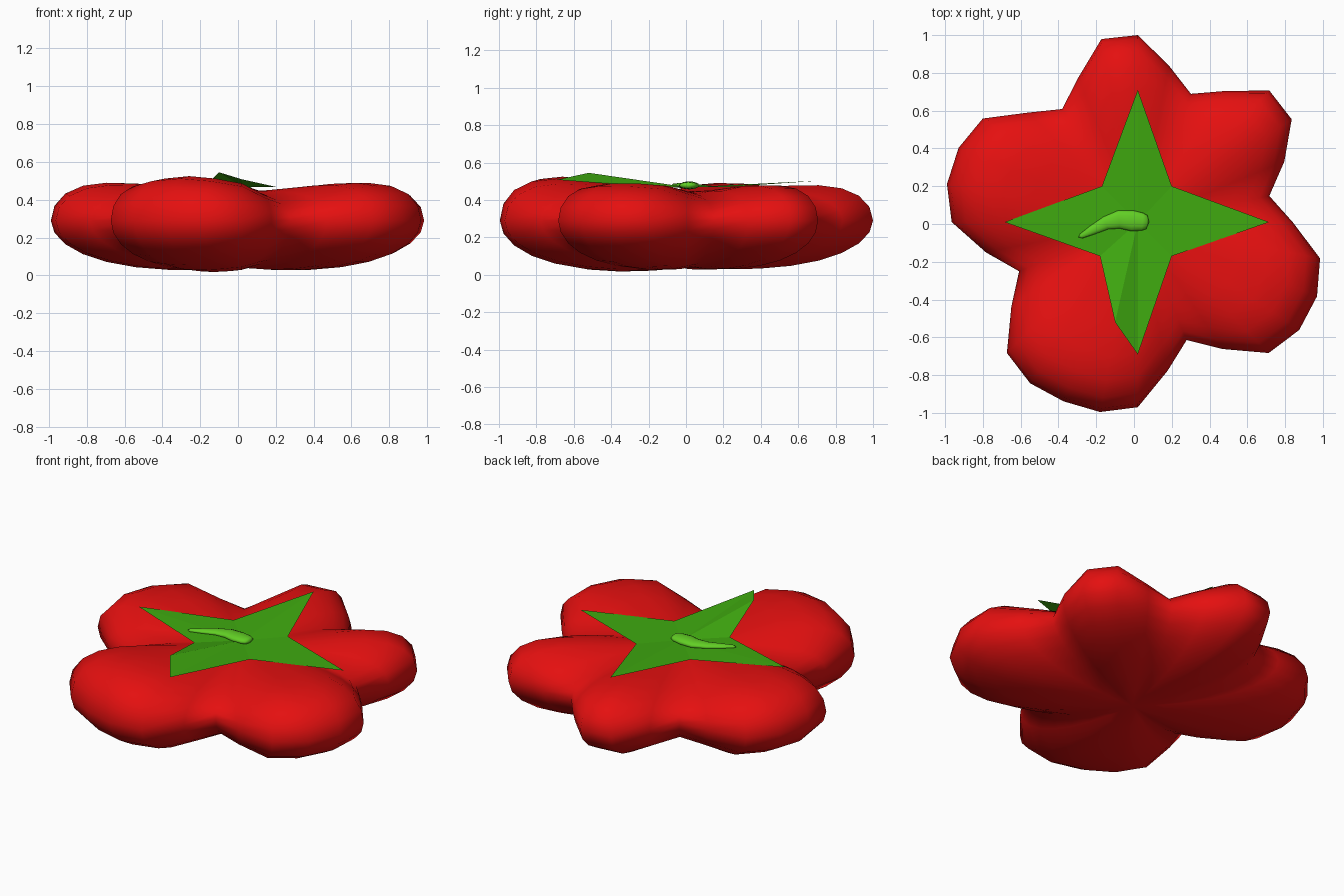
import bpy, bmesh, math
from mathutils import Vector

if "Cube" in bpy.data.objects:
    bpy.data.objects.remove(bpy.data.objects["Cube"])


def material(name, col):
    m = bpy.data.materials.new(name)
    m.diffuse_color = (*col, 1)
    m.use_nodes = True
    m.node_tree.nodes["Principled BSDF"].inputs["Base Color"].default_value = m.diffuse_color
    return m


def make(name, bm, mat, smooth=True):
    bmesh.ops.recalc_face_normals(bm, faces=bm.faces[:])
    me = bpy.data.meshes.new(name)
    bm.to_mesh(me)
    bm.free()
    me.materials.append(mat)
    for p in me.polygons:
        p.use_smooth = smooth
    ob = bpy.data.objects.new(name, me)
    bpy.context.collection.objects.link(ob)
    return ob


def skin(bm, rings, start, end):
    """Join closed rings and close both ends with a point."""
    n = len(rings[0])
    for a, b in zip(rings, rings[1:]):
        for i in range(n):
            bm.faces.new((a[i], a[(i + 1) % n], b[(i + 1) % n], b[i]))
    for ring, tip in ((rings[0], start), (rings[-1], end)):
        v = bm.verts.new(tip)
        for i in range(n):
            bm.faces.new((ring[i], ring[(i + 1) % n], v))


red = material("tomato red", (0.78, 0.005, 0.005))
green = material("leaf green", (0.05, 0.40, 0.005))
lime = material("stem green", (0.12, 0.62, 0.018))

# Fruit: flattened sphere whose radius varies by direction to form five lobes
CX, CY, ZR = 0.02, 0.01, 0.29
RADII = [.82, .71, .84, .98, .985, .835, .735, .845, .99, .988, .826, .72,
         .82, .987, 1.027, 1.03, .985, .82, .68, .805, .98, 1.026, 1.027,
         1.025, .98, .804, .676, .808, .98, 1.028, 1.027, .984]
bm = bmesh.new()
rings = []
for j in range(1, 16):
    lat = math.pi * (j / 16 - 0.5)
    t, s = math.cos(lat), math.sin(lat)
    ring = []
    for k, r in enumerate(RADII):
        a = k * math.tau / 32
        w = max(0, (r - 0.7) / 0.33) * 0.85
        w *= 1 + 0.4 * max(0, 1 - abs(k - 22) / 3)   # front lobe is fuller
        h = 0.155 + 0.30 * t * t * w if s > 0 else 0.25 + 0.10 * t * w
        ring.append(bm.verts.new((CX + r * t * math.cos(a),
                                  CY + r * t * math.sin(a), ZR + s * h)))
    rings.append(ring)
skin(bm, rings, (CX, CY, ZR - 0.25), (CX, CY, ZR + 0.155))
make("tomato_body", bm, red)

# Calyx: thin four-pointed leaf star, the front leaf has a raised fold
STAR = [(.715, .01, .468), (.2, .2, .468), (.02, .71, .503), (-.17, .2, .47),
        (-.685, .01, .488), (-.18, -.17, .47), (-.1, -.52, .545),
        (.02, -.69, .508), (.2, -.17, .468)]
bm = bmesh.new()
mid = bm.verts.new((CX, CY, 0.468))
vs = [bm.verts.new(p) for p in STAR]
for i in range(len(vs)):
    bm.faces.new((mid, vs[i], vs[(i + 1) % len(vs)]))
make("calyx", bm, green, smooth=False)

# Stem: flattened, tapering curl lying on the calyx (x, y, radius)
PATH = [(.068, .01, .036), (.045, .012, .047), (-.01, .017, .055),
        (-.08, .024, .048), (-.15, .005, .035), (-.22, -.032, .025),
        (-.28, -.064, .013)]
bm = bmesh.new()
rings = []
for i, (x, y, r) in enumerate(PATH):
    p, q = PATH[max(i - 1, 0)], PATH[min(i + 1, len(PATH) - 1)]
    d = Vector((q[0] - p[0], q[1] - p[1])).normalized()
    ring = []
    for k in range(12):
        a = k * math.tau / 12
        o = r * math.cos(a)
        ring.append(bm.verts.new((x - d.y * o, y + d.x * o,
                                  0.478 + (0.006 + 0.28 * r) * math.sin(a))))
    rings.append(ring)
skin(bm, rings, (.08, .01, .478), (-.295, -.07, .478))
make("stem", bm, lime)
